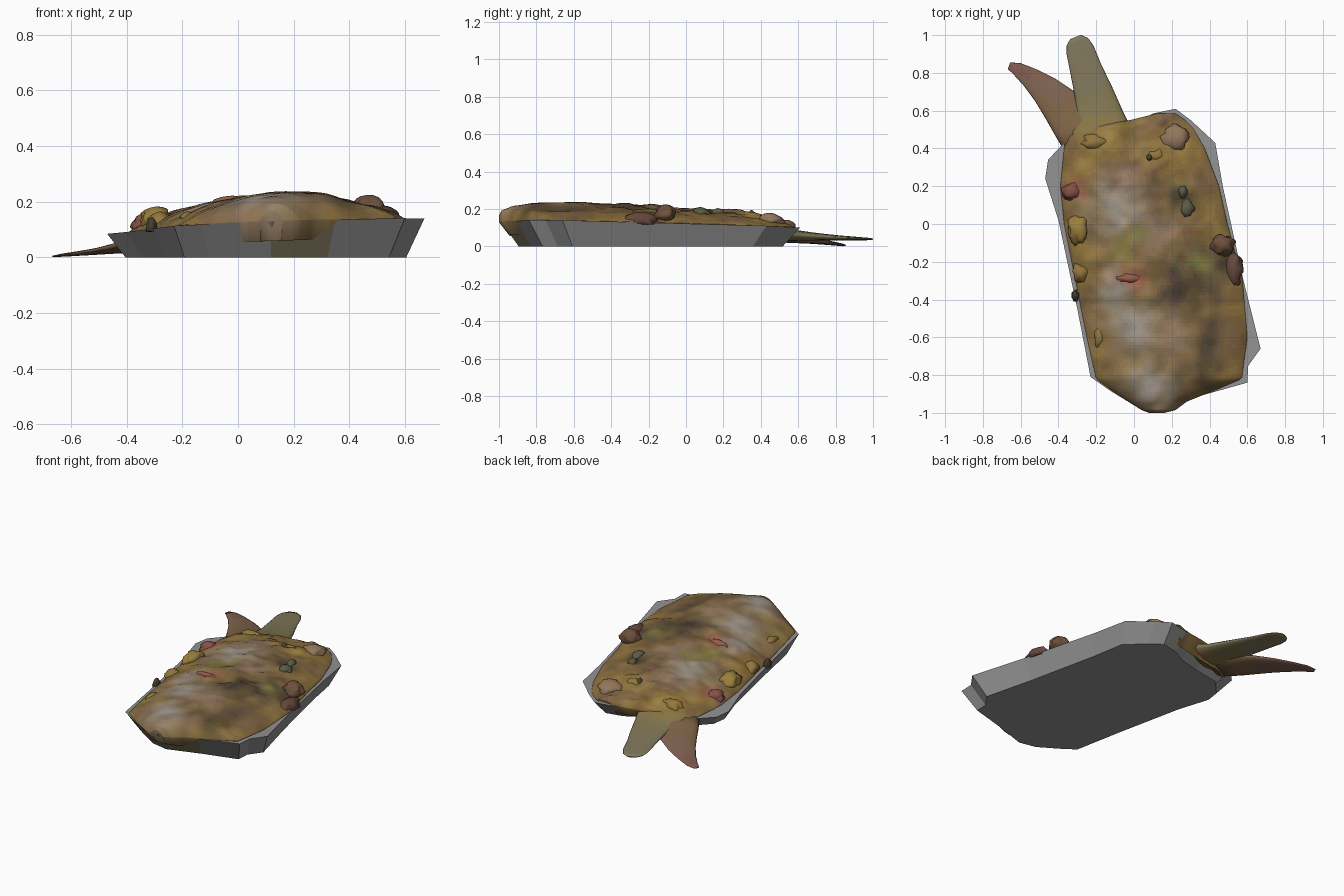
import bpy, bmesh, math
from mathutils import Vector, noise

if "Cube" in bpy.data.objects:
    bpy.data.objects.remove(bpy.data.objects["Cube"])

materials = {}

def paint(obj, rgb):
    """Return slot index of a colour, rounded so that close tones share a material."""
    key = tuple(round(math.sqrt(max(c, 0)) * 28) for c in rgb)
    if key not in materials:
        m = bpy.data.materials.new("tone_%d" % len(materials))
        m.diffuse_color = (*[(k / 28) ** 2 for k in key], 1)
        m.use_nodes = True
        m.node_tree.nodes["Principled BSDF"].inputs["Base Color"].default_value = m.diffuse_color
        materials[key] = m
    m = materials[key]
    if m.name not in obj.data.materials:
        obj.data.materials.append(m)
    return obj.data.materials.find(m.name)

def make(name, bm, smooth=True):
    bmesh.ops.recalc_face_normals(bm, faces=bm.faces)
    me = bpy.data.meshes.new(name)
    bm.to_mesh(me)
    bm.free()
    obj = bpy.data.objects.new(name, me)
    bpy.context.collection.objects.link(obj)
    for p in me.polygons:
        p.use_smooth = smooth
    return obj

def lerp_table(table, y):
    for a, b in zip(table, table[1:]):
        if y <= b[0]:
            f = (y - a[0]) / (b[0] - a[0])
            return [p + (q - p) * f for p, q in zip(a[1:], b[1:])]
    return list(table[-1][1:])

def rim_z(x, y):
    return 0.105 + 0.033 * x - 0.02 * y

# Tray: irregular faceted outline with flared walls
RIM = [(0, .53), (.10, .585), (.22, .61), (.30, .55), (.43, .43), (.47, .2), (.58, -.3),
       (.67, -.66), (.605, -.75), (.6, -.84), (.35, -.91), (.12, -.985), (0, -.96),
       (-.13, -.88), (-.23, -.81), (-.3, -.45), (-.4, .02), (-.47, .24), (-.455, .34),
       (-.38, .42), (-.36, .45), (-.15, .49)]
bm = bmesh.new()
top = [bm.verts.new((x, y, rim_z(x, y))) for x, y in RIM]
base = [bm.verts.new((.1 + (x - .1) * .885, -.2 + (y + .2) * .885, 0)) for x, y in RIM]
bm.faces.new(top)
bm.faces.new(base[::-1])
for i in range(len(RIM)):
    j = (i + 1) % len(RIM)
    bm.faces.new((top[i], base[i], base[j], top[j]))
tray = make("tray", bm, False)
paint(tray, (.27, .27, .27))
for p in tray.data.polygons:      # sauce running over the front wall
    if abs(p.center.x - .23) < .05 and p.center.y < -.8 and len(p.vertices) == 4:
        p.material_index = paint(tray, (.26, .2, .12))

# Topped fish body: y, left edge, right edge, crest height
BODY = [(-1, .08, .16, .165), (-.985, .04, .22, .192), (-.94, -.03, .28, .212),
        (-.88, -.12, .43, .224), (-.82, -.2, .57, .232), (-.6, -.25, .60, .238),
        (-.3, -.31, .575, .222), (0, -.37, .495, .2), (.2, -.39, .45, .195),
        (.4, -.37, .375, .172), (.46, -.35, .34, .155), (.51, -.28, .31, .14),
        (.55, -.02, .27, .13), (.585, .12, .22, .115)]
BROWN, OCHRE, GREY = (.21, .125, .055), (.29, .18, .045), (.34, .31, .27)
DARK, GREEN, RED, PINK = (.06, .045, .03), (.22, .22, .05), (.34, .1, .07), (.31, .2, .14)
PATCHES = [(0, -.55, .13, GREY), (.08, -.85, .11, GREY), (-.1, .1, .13, GREY),
           (-.1, -.35, .08, GREY), (-.05, .25, .07, PINK), (.13, -.05, .1, PINK),
           (.2, .35, .08, OCHRE), (.32, -.27, .15, DARK), (.42, -.62, .1, DARK),
           (.36, -.8, .1, DARK), (.2, -.35, .1, DARK), (.5, -.2, .08, DARK),
           (-.07, -.13, .06, GREEN), (.02, -.05, .05, GREEN), (.36, -.22, .05, GREEN),
           (.0, -.29, .06, RED), (-.12, -.25, .05, PINK), (-.16, -.62, .07, OCHRE),
           (.24, .14, .08, DARK), (-.3, .18, .06, RED), (.56, -.6, .1, BROWN),
           (-.18, .42, .09, OCHRE), (.2, -.6, .1, PINK), (-.28, -.25, .08, OCHRE)]

def mound_z(x, y):
    l, r, crest = lerp_table(BODY, y)
    mid = l + (r - l) * .53
    s = min(1, (mid - x) / (mid - l) if x < mid else (x - mid) / (r - mid))
    edge = rim_z(x, y) + .002
    lift = (1 - s ** 1.9) ** (.85 if y < -.4 else .7)
    z = edge + (crest - edge) * lift
    rough = .006 + .012 * min(1, max(0, (y + .55) / .2))
    z += rough * lift * (noise.noise((x * 8, y * 8, 3)) + .6 * noise.noise((x * 19, y * 19, 1)))
    # hollow along the right of the head
    return z - .015 * math.exp(-((x - .41 - .1 * (y + .65)) / .06) ** 2 - ((y + .66) / .16) ** 2)

NX, NY = 72, 130
bm = bmesh.new()
rows = []
for j in range(NY + 1):
    y = -1 + 1.585 * (.5 - .5 * math.cos(math.pi * j / NY))
    l, r, _ = lerp_table(BODY, y)
    xs = [l + (r - l) * (.5 - .5 * math.cos(math.pi * i / NX)) for i in range(NX + 1)]
    rows.append([bm.verts.new((x, y, mound_z(x, y))) for x in xs])
for a, b in zip(rows, rows[1:]):
    for i in range(NX):
        bm.faces.new((a[i], a[i + 1], b[i + 1], b[i]))
# skirt tucked under the border, wrapping the nose down onto the tray wall
border = rows[0] + [r[-1] for r in rows[1:]] + rows[-1][-2::-1] + [r[0] for r in rows[-2:0:-1]]
low = [bm.verts.new((.1 + (v.co.x - .1) * .93, -.2 + (v.co.y + .2) * .93, rim_z(v.co.x, v.co.y) - .07))
       for v in border]
for i in range(len(border)):
    j = (i + 1) % len(border)
    bm.faces.new((border[i], low[i], low[j], border[j]))
body = make("topped_fish_body", bm)

def body_colour(c):
    f = min(1, max(0, .5 + 1.1 * noise.noise((c.x * 6, c.y * 6, 7))))
    col = Vector(BROWN).lerp(Vector(OCHRE), f)
    for x, y, r, rgb in PATCHES:
        d = math.hypot(c.x - x, c.y - y) / r + .5 * noise.noise((c.x * 12, c.y * 12, r * 50))
        col = col.lerp(Vector(rgb), .88 * math.exp(-max(d, 0) ** 2))
    return col * (1 + .4 * noise.noise((c.x * 11, c.y * 11, 20)))
for p in body.data.polygons:
    p.material_index = paint(body, body_colour(p.center))

# Tail fins: lofted flat ovals (x, y, half width, half thickness, z)
def fin(name, stations, root_rgb, tip_rgb, n=16):
    bm = bmesh.new()
    pts = [Vector((s[0], s[1])) for s in stations]
    rings = []
    for k, (x, y, w, t, z) in enumerate(stations):
        d = (pts[min(k + 1, len(pts) - 1)] - pts[max(k - 1, 0)]).normalized()
        rings.append([bm.verts.new((x + d.y * w * math.cos(a), y - d.x * w * math.cos(a),
                                    z + t * math.sin(a)))
                      for a in [2 * math.pi * i / n for i in range(n)]])
    for a, b in zip(rings, rings[1:]):
        for i in range(n):
            bm.faces.new((a[i], a[(i + 1) % n], b[(i + 1) % n], b[i]))
    bm.faces.new(rings[0])
    bm.faces.new(rings[-1])
    obj = make(name, bm)
    for p in obj.data.polygons:
        f = min(1, max(0, (p.center.y - .45) / .4))
        p.material_index = paint(obj, Vector(root_rgb).lerp(Vector(tip_rgb), f))

fin("tail_fin_upper", [(-.17, .40, .17, .055, .085), (-.175, .50, .16, .045, .075),
    (-.18, .57, .125, .03, .06), (-.215, .70, .102, .02, .052), (-.255, .82, .085, .013, .046),
    (-.285, .92, .075, .009, .042), (-.30, .965, .06, .007, .04), (-.31, .99, .03, .005, .039)],
    (.24, .17, .06), (.21, .17, .11))
fin("tail_fin_lower", [(-.26, .42, .11, .05, .075), (-.32, .53, .115, .03, .05),
    (-.39, .63, .105, .02, .036), (-.47, .71, .08, .013, .025), (-.55, .775, .055, .009, .016),
    (-.62, .822, .035, .006, .009), (-.662, .838, .018, .003, .004)],
    (.22, .14, .06), (.22, .11, .085))

# Topping pieces: name, x, y, radii, top height, colour
LUMPS = [("mushroom_piece", .22, .45, .075, .07, .18, (.27, .17, .11)),
         ("shallot_piece", .47, -.11, .06, .055, .225, (.15, .08, .05)),
         ("shallot_piece", .53, -.24, .045, .09, .185, (.13, .07, .045)),
         ("tomato_piece", -.33, .17, .055, .05, .16, (.25, .08, .06)),
         ("corn_piece", -.29, -.03, .06, .075, .183, (.34, .23, .04)),
         ("corn_piece", -.28, -.26, .045, .05, .165, (.3, .19, .04)),
         ("corn_piece", -.21, .43, .075, .04, .165, OCHRE),
         ("corn_piece", .12, .36, .05, .04, .185, OCHRE),
         ("corn_piece", -.18, -.6, .04, .07, .165, OCHRE),
         ("herb_piece", -.31, -.38, .02, .03, .145, DARK),
         ("herb_piece", .08, .35, .022, .022, .195, (.06, .07, .03)),
         ("herb_piece", .28, .08, .04, .05, .21, (.11, .1, .06)),
         ("herb_piece", .26, .17, .028, .04, .205, (.11, .1, .06)),
         ("pepper_piece", -.02, -.29, .08, .03, .222, (.3, .11, .07))]
for k, (name, x, y, rx, ry, top_z, rgb) in enumerate(LUMPS):
    bm = bmesh.new()
    bmesh.ops.create_icosphere(bm, subdivisions=3, radius=1)
    for v in bm.verts:
        g = 1 + .4 * noise.noise(v.co * 1.8 + Vector((k * 5, 0, 0)))
        px, py = x + v.co.x * rx * g, y + v.co.y * ry * g
        v.co = (px, py, max(top_z - .05 + v.co.z * .05, rim_z(px, py) - .01))
    lump = make(name, bm)
    paint(lump, rgb)
